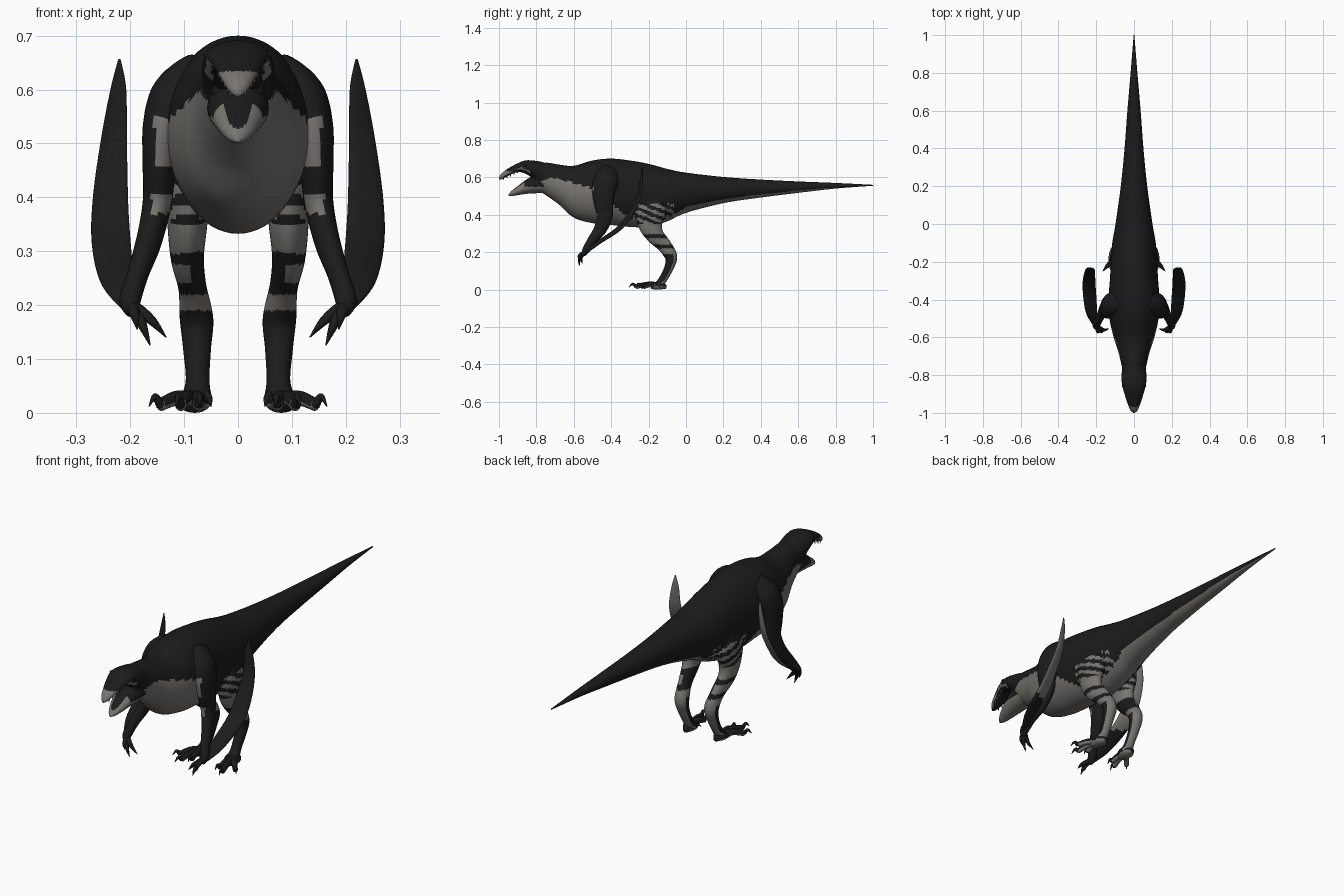
import bpy
import bmesh
import math
from mathutils import Vector

default_cube = bpy.data.objects.get("Cube")
if default_cube:
    bpy.data.objects.remove(default_cube, do_unlink=True)


def make_material(name, colour):
    material = bpy.data.materials.new(name)
    material.use_nodes = True
    rgba = (*colour, 1)
    material.diffuse_color = rgba
    shader = material.node_tree.nodes["Principled BSDF"]
    shader.inputs["Base Color"].default_value = rgba
    shader.inputs["Roughness"].default_value = 0.8
    return material


MATERIALS = [make_material("charcoal", (.011, .011, .011)),
             make_material("warm grey", (.19, .18, .165))]
DARK, LIGHT = range(2)


def spline(rows, steps):
    """Smooth the rows with a Catmull-Rom curve."""
    points = [Vector(row) for row in rows]
    last = len(points) - 1
    result = []
    for i in range(last):
        before, start = points[max(i - 1, 0)], points[i]
        end, after = points[i + 1], points[min(i + 2, last)]
        for k in range(steps):
            t = k / steps
            result.append(start + .5 * t * (end - before + t * (
                2 * before - 5 * start + 4 * end - after
                + t * (3 * (start - end) + after - before))))
    result.append(points[last])
    return result


def tube(name, rows, paint, side=1, steps=8, sides=24, across=(1, 0, 0), along=None):
    """Loft ellipses (x, y, z, half width, half depth); paint(centre, normal) picks a colour."""
    path = spline(rows, steps)
    bm = bmesh.new()
    rings = []
    for i, row in enumerate(path):
        centre = Vector(row[:3])
        ahead = Vector(path[min(i + 1, len(path) - 1)][:3])
        behind = Vector(path[max(i - 1, 0)][:3])
        tangent = Vector(along) if along else (ahead - behind).normalized()
        u = Vector(across)
        u = (u - tangent * u.dot(tangent)).normalized()
        v = tangent.cross(u)
        ring = []
        for k in range(sides):
            angle = math.tau * k / sides
            p = (centre + u * max(row[3], .001) * math.cos(angle)
                 + v * max(row[4], .001) * math.sin(angle))
            ring.append(bm.verts.new((p.x * side, p.y, max(p.z, 0))))
        rings.append(ring)
    for lower, upper in zip(rings, rings[1:]):
        for k in range(sides):
            n = (k + 1) % sides
            bm.faces.new((lower[k], lower[n], upper[n], upper[k]))
    bm.faces.new(rings[0])
    bm.faces.new(rings[-1])
    bmesh.ops.recalc_face_normals(bm, faces=bm.faces)
    flip = Vector((side, 1, 1))
    for face in bm.faces:
        face.smooth = True
        face.normal_update()
        face.material_index = paint(face.calc_center_median() * flip, face.normal * flip)
    mesh = bpy.data.meshes.new(name)
    bm.to_mesh(mesh)
    bm.free()
    for material in MATERIALS:
        mesh.materials.append(material)
    obj = bpy.data.objects.new(name, mesh)
    bpy.context.collection.objects.link(obj)
    return obj


def upright(profile):
    """Turn (y, top, bottom, half width) into loft rows."""
    return [(0, y, (top + low) / 2, w, (top - low) / 2) for y, top, low, w in profile]


def lookup(value, table):
    for (a, low), (b, high) in zip(table, table[1:]):
        if value <= b:
            return low + (high - low) * max(0, (value - a) / (b - a))
    return table[-1][1]


def dark(c, n):
    return DARK


def light(c, n):
    return LIGHT


# Trunk and tail: pale underside and slanted flank stripes
BORDER = [(-.8, .57), (-.72, .60), (-.62, .575), (-.5, .54), (-.4, .46), (-.3, .38),
          (-.2, .36), (-.1, .38), (0, .44), (.2, .485), (.4, .51), (.7, .54), (1, .555)]


def flank_stripe(c):
    inside = -.28 < c.y < -.06 and .34 < c.z < .46
    return inside and math.sin((c.z + .4 * (c.y + .2)) * 165) > .1


def paint_body(c, n):
    return LIGHT if c.z < lookup(c.y, BORDER) or flank_stripe(c) else DARK


body = [(-.82, .66, .55, .045), (-.75, .678, .505, .065), (-.68, .668, .455, .082),
        (-.6, .662, .385, .108), (-.5, .69, .355, .13), (-.4, .70, .345, .135),
        (-.3, .69, .335, .128), (-.2, .672, .335, .122), (-.1, .645, .365, .115),
        (0, .625, .41, .098), (.2, .602, .462, .07), (.4, .588, .492, .05),
        (.6, .578, .517, .035), (.8, .57, .54, .018), (1, .56, .555, .002)]
tube("body_and_tail", upright(body), paint_body, steps=12, sides=64, along=(0, 1, 0))


# Head: dark cap and palate, pale snout and lips
def paint_head(c, n):
    if n.z < -.75 and c.y < -.8:
        return DARK
    cap = lookup(c.y, [(-1, .64), (-.94, .63), (-.88, .655), (-.83, .63)])
    return LIGHT if c.y < -.83 and c.z < cap else DARK


head = [(-.70, .66, .52, .06), (-.77, .682, .55, .064), (-.82, .69, .595, .066),
        (-.86, .69, .62, .061), (-.9, .675, .628, .05), (-.95, .648, .608, .034),
        (-.985, .622, .59, .02), (-1, .6, .587, .005)]
tube("upper_head", upright(head), paint_head, sides=40, along=(0, 1, 0))


def paint_jaw(c, n):
    cheek = c.y > -.86 and c.z > .55
    return DARK if n.z > .72 or cheek else LIGHT


jaw = [(-.74, .61, .515, .055), (-.8, .615, .515, .057), (-.85, .59, .512, .049),
       (-.9, .553, .505, .034), (-.93, .53, .5, .02), (-.948, .51, .502, .004)]
tube("lower_jaw", upright(jaw), paint_jaw, sides=40, along=(0, 1, 0))


# Limb colour rules
def paint_arm(c, n):
    chest = n.y < -.3 and .46 < c.z < .55 and c.x < .155
    patch = n.y < -.2 and .37 < c.z < .405 and c.x < .16
    return LIGHT if chest or patch else DARK


def paint_wing(c, n):
    return LIGHT if c.z > .3 and n.y - .4 * n.x > .1 else DARK


def paint_leg(c, n):
    if c.z > .35:
        return LIGHT if flank_stripe(c) else DARK
    if c.z > .19:
        band = .275 < c.z < .295 or .22 < c.z < .24
        inner = n.x < -.3 and .235 < c.z < .3
        return DARK if band or inner else LIGHT
    return LIGHT if n.y > .35 else DARK


def paint_foot(c, n):
    return LIGHT if n.z < -.2 or c.z < .01 else DARK


arm = [(.07, -.40, .61, .05, .07), (.115, -.425, .58, .05, .068),
       (.14, -.44, .53, .037, .062), (.146, -.44, .46, .031, .052),
       (.15, -.435, .39, .027, .042), (.165, -.46, .32, .024, .034),
       (.185, -.505, .26, .02, .024), (.2, -.535, .21, .02, .02),
       (.195, -.55, .185, .012, .012)]
wing = [(.205, -.54, .195, .01, .006), (.225, -.47, .25, .031, .008),
        (.236, -.36, .325, .037, .009), (.237, -.30, .4, .035, .008),
        (.231, -.25, .5, .027, .007), (.222, -.237, .6, .016, .005),
        (.22, -.235, .657, .002, .002)]
leg = [(.08, -.2, .51, .03, .06), (.092, -.19, .43, .042, .085),
       (.094, -.19, .35, .037, .066), (.094, -.165, .29, .031, .048),
       (.085, -.115, .235, .026, .038), (.077, -.08, .175, .031, .033),
       (.076, -.09, .12, .026, .025), (.075, -.12, .06, .022, .022),
       (.077, -.145, .025, .03, .022)]
finger_tips = {"inner": (.133, -.555, .14), "middle": (.163, -.57, .125),
               "outer": (.187, -.572, .155)}
toe_tips = {"inner": (.07, -.27), "middle": (.115, -.305), "outer": (.165, -.25)}

for label, side in (("left", 1), ("right", -1)):
    # Arm, fingers and long wing plume
    tube(f"{label}_arm", arm, paint_arm, side)
    tube(f"{label}_wing_plume", wing, paint_wing, side, across=(.9, .4, 0))
    wrist = Vector((.197, -.54, .2))
    for part, tip in finger_tips.items():
        tip = Vector(tip)
        middle = wrist.lerp(tip, .55) + Vector((0, -.012, .006))
        rows = [(*wrist, .012, .012), (*middle, .009, .009), (*tip, .001, .001)]
        tube(f"{label}_{part}_finger", rows, dark, side, sides=12)

    # Leg, sole and clawed toes
    tube(f"{label}_leg", leg, paint_leg, side, steps=12, sides=32)
    sole = [(.078, -.105, .014, .01, .01), (.08, -.14, .02, .03, .02),
            (.085, -.185, .016, .024, .014)]
    tube(f"{label}_foot_pad", sole, paint_foot, side)
    for part, (x, y) in toe_tips.items():
        root, tip = Vector((.08, -.15, .024)), Vector((x, y, .012))
        knuckle = root.lerp(tip, .4) + Vector((0, 0, .008))
        pad = root.lerp(tip, .75)
        rows = [(*root, .016, .016), (*knuckle, .013, .014), (*pad, .011, .012)]
        tube(f"{label}_{part}_toe", rows, paint_foot, side, sides=16)
        claw = [(*pad, .009, .01), (*(pad.lerp(tip, .5) + Vector((0, 0, .016))), .006, .007),
                (*tip, .001, .001)]
        tube(f"{label}_{part}_claw", claw, dark, side, sides=12)
    spur = [(.07, -.14, .04, .01, .01), (.055, -.16, .03, .007, .007),
            (.05, -.185, .012, .001, .001)]
    tube(f"{label}_spur", spur, dark, side, sides=12)

    # Eye and small upper teeth
    eye = [(.054, -.852, .664, .002, .002), (.057, -.858, .664, .007, .007),
           (.054, -.866, .664, .002, .002)]
    tube(f"{label}_eye", eye, dark, side, sides=12)
    for k in range(5):
        t = k / 4
        x, y, z = .036 - .022 * t, -.9 - .075 * t, .638 - .036 * t
        tooth = [(x, y, z, .004, .004), (x, y - .001, z - .018, .0, .0)]
        tube(f"{label}_tooth_{k + 1}", tooth, light, side, steps=2, sides=8)
